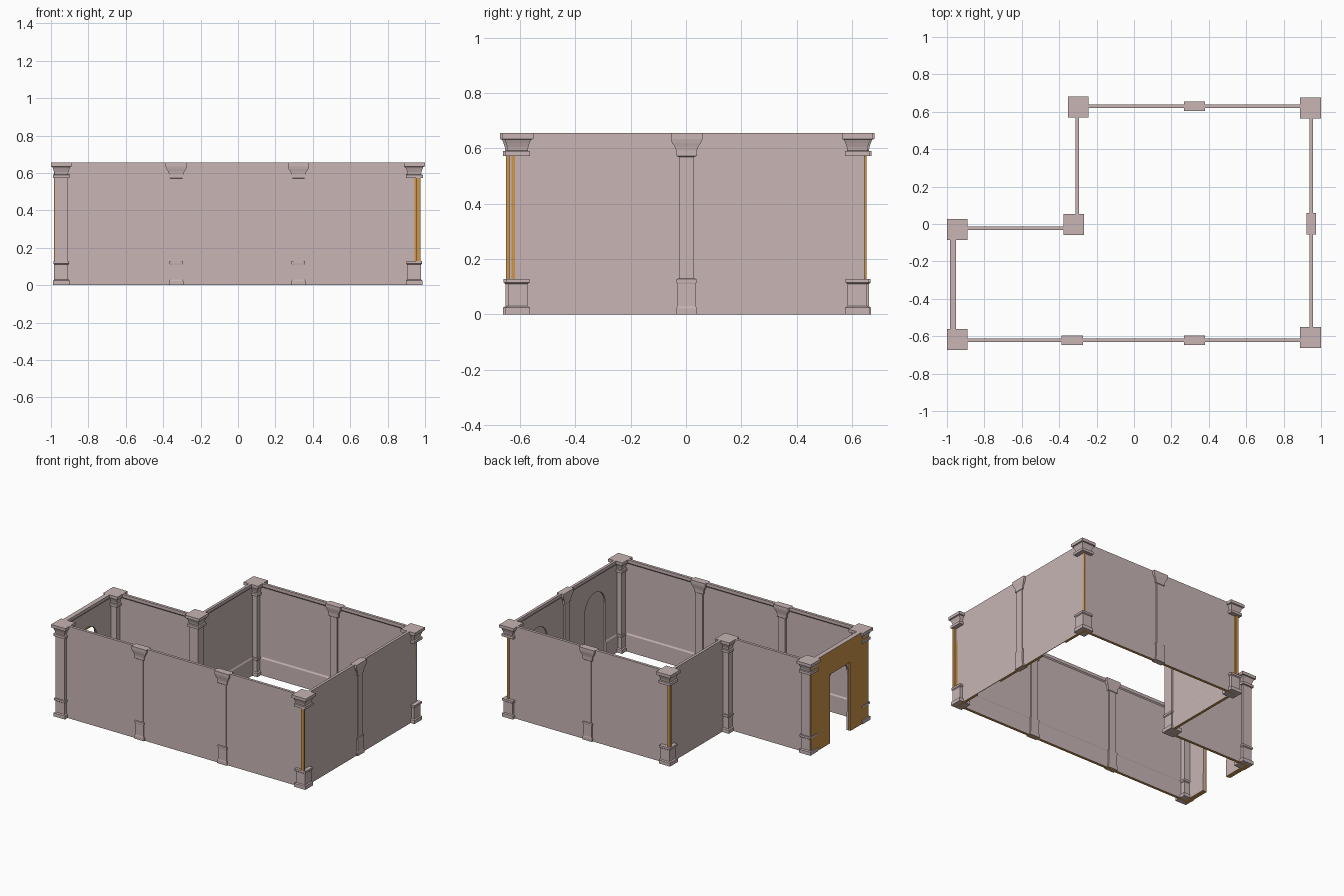
import bpy, bmesh, math
from mathutils import Vector

cube = bpy.data.objects.get("Cube")
if cube:
    bpy.data.objects.remove(cube, do_unlink=True)

H = 0.655          # wall height
T = 0.019          # wall thickness


def material(name, rgb):
    m = bpy.data.materials.new(name)
    m.use_nodes = True
    m.diffuse_color = (*rgb, 1)
    m.node_tree.nodes["Principled BSDF"].inputs["Base Color"].default_value = (*rgb, 1)
    return m


PLASTER = material("pale_pink_plaster", (0.58, 0.46, 0.46))
CORE = material("ochre_core", (0.62, 0.30, 0.07))


def finish(bm, name, mats=(PLASTER,)):
    bmesh.ops.recalc_face_normals(bm, faces=bm.faces)
    me = bpy.data.meshes.new(name)
    bm.to_mesh(me)
    bm.free()
    for m in mats:
        me.materials.append(m)
    ob = bpy.data.objects.new(name, me)
    bpy.context.collection.objects.link(ob)
    return ob


def loft(name, cx, cy, rings, mat=PLASTER):
    """Stack of rectangles (half x, half y, z) joined into a closed solid."""
    bm = bmesh.new()
    loops = [[bm.verts.new((cx + sx * hx, cy + sy * hy, z))
              for sx, sy in ((-1, -1), (1, -1), (1, 1), (-1, 1))] for hx, hy, z in rings]
    for a, b in zip(loops, loops[1:]):
        for i in range(4):
            j = (i + 1) % 4
            bm.faces.new((a[i], a[j], b[j], b[i]))
    bm.faces.new(loops[0])
    bm.faces.new(loops[-1])
    return finish(bm, name, (mat,))


def box(name, x0, x1, y0, y1, z0, z1, mat=PLASTER):
    hx, hy = (x1 - x0) / 2, (y1 - y0) / 2
    return loft(name, x0 + hx, y0 + hy, [(hx, hy, z0), (hx, hy, z1)], mat)


def wall(name, p, q):
    """Wall with outer face along p-q, and skirting and top band on the room side."""
    p, q = Vector((*p, 0)), Vector((*q, 0))
    along = (q - p).normalized()
    inward = Vector((-along.y, along.x, 0))
    panel = T - 0.006
    profile = [(0, 0), (T, 0), (T, 0.12), (panel, 0.13), (panel, H - 0.03),
               (T, H - 0.022), (T, H), (0, H)]
    bm = bmesh.new()
    a, b = [[bm.verts.new(e + inward * d + Vector((0, 0, z))) for d, z in profile] for e in (p, q)]
    n = len(profile)
    for i in range(n):
        j = (i + 1) % n
        bm.faces.new((a[i], a[j], b[j], b[i]))
    bm.faces.new(a)
    bm.faces.new(b)
    bm.normal_update()
    # underside and ends show the core
    for f in bm.faces:
        if abs(f.normal.dot(along)) > 0.9 or f.calc_center_median().z < 0.001:
            f.material_index = 1
    return finish(bm, name, (PLASTER, CORE))


def cut_arch(target, x0, x1, yc, half=0.115, spring=0.40):
    """Cut a round-headed opening, running in x, out of a wall."""
    bm = bmesh.new()
    outline = [(yc + half, -0.05)]
    outline += [(yc + half * math.cos(t * math.pi / 12), spring + half * math.sin(t * math.pi / 12))
                for t in range(13)]
    outline += [(yc - half, -0.05)]
    f = bm.faces.new([bm.verts.new((x0, y, z)) for y, z in outline])
    r = bmesh.ops.extrude_face_region(bm, geom=[f])
    bmesh.ops.translate(bm, vec=(x1 - x0, 0, 0),
                        verts=[v for v in r["geom"] if isinstance(v, bmesh.types.BMVert)])
    cutter = finish(bm, "arch_cutter")
    cutter.hide_render = True
    cutter.hide_set(True)
    cutter.display_type = "WIRE"
    mod = target.modifiers.new("arch", "BOOLEAN")
    mod.operation, mod.solver, mod.object = "DIFFERENCE", "EXACT", cutter
    bpy.context.view_layer.update()
    me = bpy.data.meshes.new_from_object(target.evaluated_get(bpy.context.evaluated_depsgraph_get()))
    target.modifiers.clear()
    target.data = me
    bpy.data.objects.remove(cutter, do_unlink=True)


# Walls, running round the room
XR, YF, YB = 0.957, -0.631, 0.639
wall("front_wall", (-0.96, YF), (XR, YF))
right_wall = wall("right_wall", (XR, -0.638), (XR, 0.645))
wall("back_wall", (XR, YB), (-0.313, YB))
wall("recess_side_wall", (-0.313, YB), (-0.313, -0.013))
wall("recess_back_wall", (-0.31, -0.013), (-0.96, -0.013))
left_wall = wall("left_wall", (-0.970, -0.01), (-0.970, -0.64))

# Blind arches on the right wall, open arch on the left wall
for yc in (-0.325, 0.325):
    cut_arch(right_wall, XR - 0.05, XR - 0.004, yc)
cut_arch(left_wall, -1.05, -0.9, -0.33)

# Exposed core outside the left wall, with a square doorway
X0, X1, D0, D1, DZ = -0.984, -0.970, -0.448, -0.212, 0.49
box("left_core_front", X0, X1, -0.645, D0, 0, H - 0.003, CORE)
box("left_core_back", X0, X1, D1, 0.0, 0, H - 0.003, CORE)
box("left_core_lintel", X0, X1, D0, D1, DZ, H - 0.003, CORE)
box("left_core_top", X0, X1, -0.645, 0.0, H - 0.003, H)

# Corner columns: x, y and the sides on which the shaft is flush with the walls
BASE = [(0.044, 0), (0.044, 0.025), (0.036, 0.03), (0.036, 0.11), (0.042, 0.115), (0.042, 0.129)]
CAP = [(0.045, 0.572), (0.045, 0.59), (0.036, 0.592), (0.038, 0.605), (0.043, 0.62),
       (0.048, 0.632), (0.056, 0.634), (0.056, H)]
corners = {
    "front_left_end": (-0.945, -0.617, 0, 0),
    "recess_outer": (-0.945, -0.030, 0, 0),
    "recess_inner": (-0.322, -0.003, 0, 0),
    "back_recess": (-0.298, 0.625, -1, 1),
    "back_right": (0.943, 0.619, 1, 1),
    "front_right": (0.943, -0.608, 1, -1),
}
for name, (x, y, sx, sy) in corners.items():
    loft(name + "_column_base", x, y, [(h, h, z) for h, z in BASE])
    loft(name + "_column_capital", x, y, [(h, h, z) for h, z in CAP])
    s = 0.034
    hx, hy = s - 0.011 * abs(sx), s - 0.011 * abs(sy)
    loft(name + "_column_shaft", x - sx * (s - hx), y - sy * (s - hy),
         [(hx, hy, 0.12), (hx, hy, 0.58)])

# Core strips showing in the open outer corners
box("front_right_core_strip", XR - 0.004, 0.975, -0.650, -0.638, 0.12, 0.58, CORE)
box("back_recess_core_strip", -0.330, -0.309, 0.637, 0.652, 0.12, 0.58, CORE)

# Pilasters straddling the long walls: half width, half depth, height
PILASTER = [(0.038, 0.020, 0), (0.038, 0.020, 0.022), (0.033, 0.018, 0.03), (0.033, 0.018, 0.11),
            (0.036, 0.019, 0.115), (0.036, 0.019, 0.128), (0.027, 0.015, 0.13),
            (0.027, 0.015, 0.57), (0.037, 0.018, 0.573), (0.037, 0.018, 0.592),
            (0.043, 0.020, 0.607), (0.052, 0.023, 0.62), (0.057, 0.025, 0.634), (0.057, 0.025, H)]
for name, x, y, turned in (("front_left", -0.330, -0.621, False),
                           ("front_right", 0.323, -0.621, False),
                           ("back", 0.323, 0.630, False),
                           ("right", 0.948, 0.002, True)):
    loft(name + "_pilaster", x, y, [(d, w, z) if turned else (w, d, z) for w, d, z in PILASTER])
